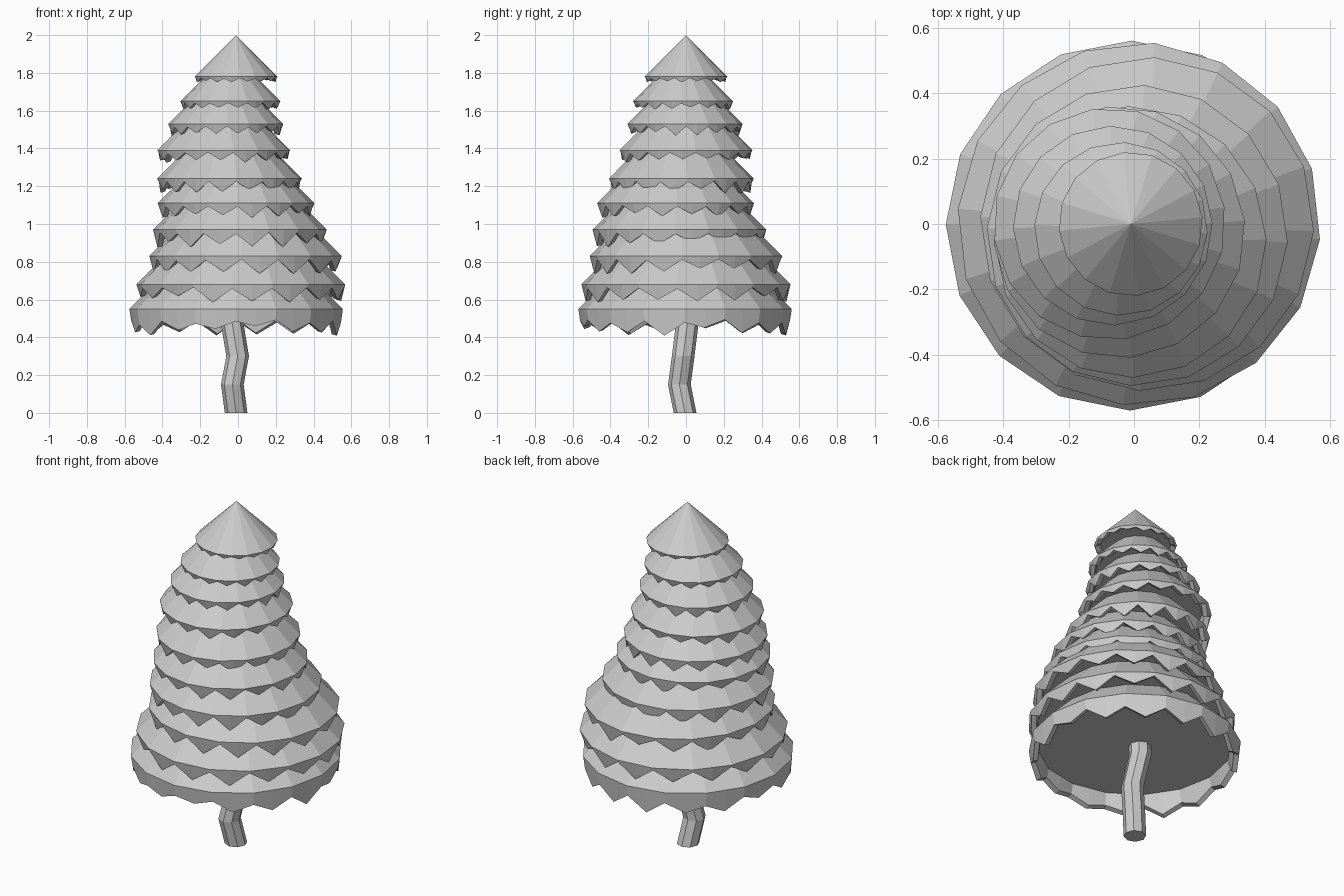
import bpy, bmesh, math, random
from mathutils import Vector

if "Cube" in bpy.data.objects:
    bpy.data.objects.remove(bpy.data.objects["Cube"])

random.seed(4)


def finish(name, bm):
    bmesh.ops.recalc_face_normals(bm, faces=bm.faces)
    mesh = bpy.data.meshes.new(name)
    bm.to_mesh(mesh)
    bm.free()
    obj = bpy.data.objects.new(name, mesh)
    bpy.context.collection.objects.link(obj)


def bridge(bm, a, b):
    n = len(a)
    for i in range(n):
        j = (i + 1) % n
        bm.faces.new((a[i], a[j], b[j], b[i]))


# One layer of branches: sloping cone, jagged hanging skirt, flat underside
def tier(name, cx, cy, r, z, short, long, top_r):
    bm = bmesh.new()
    sides = 16
    n = sides * 2
    turn = random.uniform(0, 0.4)
    unit = []
    for i in range(n):
        a = turn + 2 * math.pi * i / n
        k = math.cos(math.pi / sides) if i % 2 else 1  # odd points sit mid-edge
        unit.append((math.cos(a) * k, math.sin(a) * k))

    def ring(radius, heights):
        return [bm.verts.new((cx + u * radius, cy + v * radius, h))
                for (u, v), h in zip(unit, heights)]

    drops = [(long if i % 2 else short) * random.uniform(0.75, 1.2) for i in range(n)]
    tips = [z - d for d in drops]
    lip = min(0.05, r * 0.15)
    outer = ring(r, [z] * n)
    tip_out = ring(r - lip * 0.2, tips)
    tip_in = ring(r - lip * 0.75, [t + 0.008 for t in tips])
    inner = ring(r - lip, [z] * n)
    bridge(bm, outer, tip_out)
    bridge(bm, tip_out, tip_in)
    bridge(bm, tip_in, inner)
    bm.faces.new(inner)
    if top_r:
        upper = ring(top_r, [z + r - top_r] * n)
        bridge(bm, upper, outer)
        bm.faces.new(upper)
    else:
        apex = bm.verts.new((cx, cy, 2.0))
        for i in range(n):
            bm.faces.new((outer[i], outer[(i + 1) % n], apex))
    finish(name, bm)


# centre x, centre y, radius, rim height, short and long tooth drops
tiers = [
    (-0.01, 0.00, 0.22, 1.78, 0.010, 0.025),
    (-0.04, -0.015, 0.265, 1.65, 0.010, 0.040),
    (-0.065, -0.005, 0.305, 1.53, 0.015, 0.055),
    (-0.075, 0.00, 0.355, 1.39, 0.015, 0.055),
    (-0.045, -0.025, 0.385, 1.24, 0.015, 0.065),
    (-0.01, -0.055, 0.415, 1.11, 0.015, 0.070),
    (0.01, -0.035, 0.46, 0.97, 0.020, 0.080),
    (0.04, 0.00, 0.51, 0.83, 0.020, 0.080),
    (0.015, 0.00, 0.555, 0.68, 0.020, 0.080),
    (-0.01, -0.005, 0.565, 0.55, 0.070, 0.120),
]
for i, (cx, cy, r, z, s, l) in enumerate(tiers):
    tier(f"branch_tier_{i + 1}", cx, cy, r, z, s, l, r - 0.2 if i else 0)

# Crooked trunk
bm = bmesh.new()
path = [(-0.01, -0.005, 0), (-0.03, -0.035, 0.15), (-0.002, -0.015, 0.3),
        (-0.035, 0.01, 0.5), (-0.03, 0.01, 0.58)]
rings = []
for p in path:
    rings.append([bm.verts.new(Vector(p) + Vector((0.06 * math.cos(a), 0.06 * math.sin(a), 0)))
                  for a in (2 * math.pi * k / 8 for k in range(8))])
for a, b in zip(rings, rings[1:]):
    bridge(bm, a, b)
bm.faces.new(rings[0])
bm.faces.new(rings[-1])
finish("trunk", bm)
